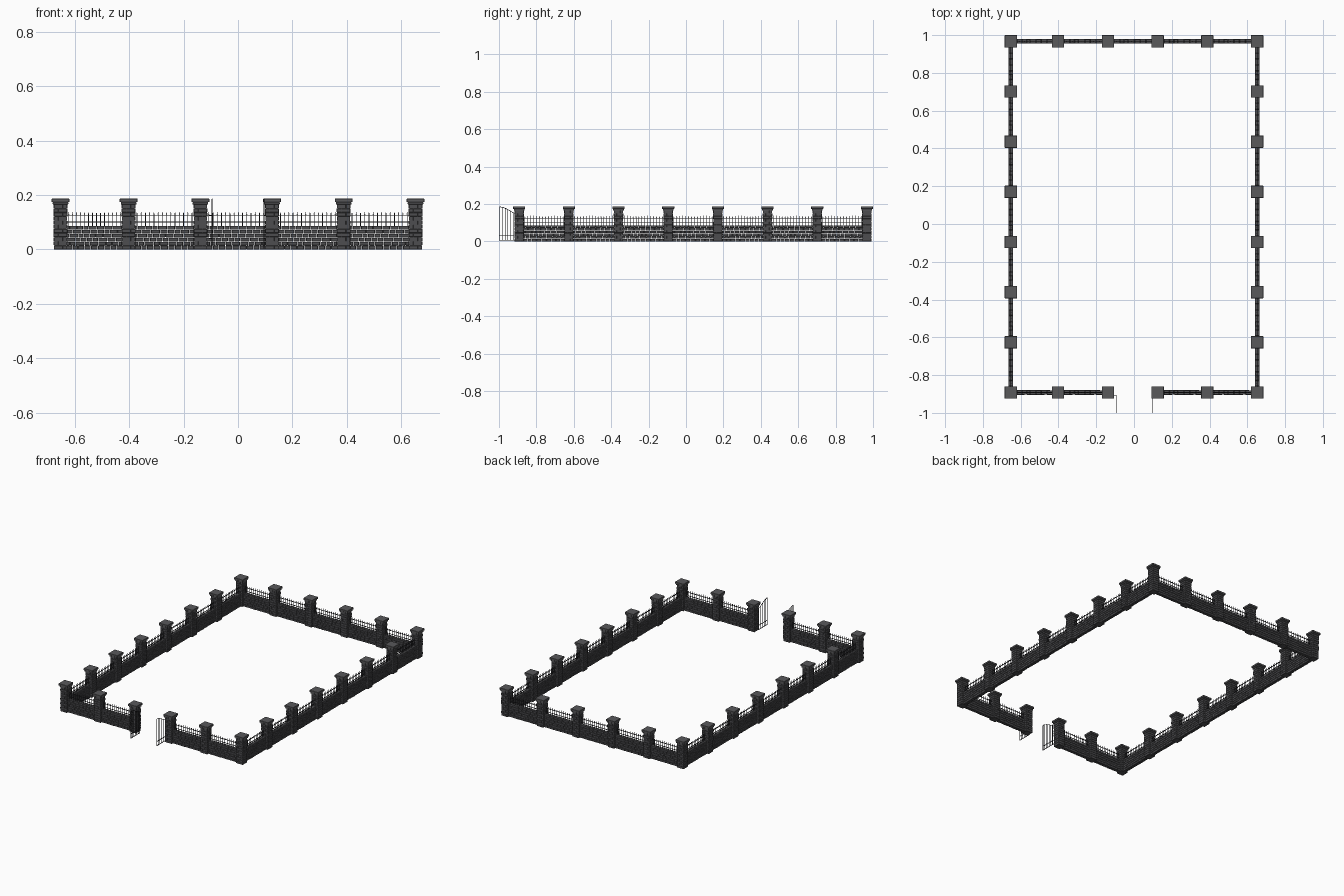
import bpy, bmesh, math, random
from mathutils import Matrix, Vector

if "Cube" in bpy.data.objects:
    bpy.data.objects.remove(bpy.data.objects["Cube"])

random.seed(4)

def material(name, c):
    m = bpy.data.materials.new(name)
    m.diffuse_color = (*c, 1)
    m.use_nodes = True
    m.node_tree.nodes["Principled BSDF"].inputs["Base Color"].default_value = m.diffuse_color
    return m

STONE = material("dark_stone", (0.075, 0.075, 0.08))
CAPST = material("cap_stone", (0.10, 0.10, 0.105))
IRON = material("black_iron", (0.025, 0.025, 0.03))

def box(bm, x0, x1, y0, y1, z0, z1):
    m = Matrix.Translation(((x0 + x1) / 2, (y0 + y1) / 2, (z0 + z1) / 2))
    bmesh.ops.create_cube(bm, size=1, matrix=m @ Matrix.Diagonal((x1 - x0, y1 - y0, z1 - z0, 1)))

def rod(bm, a, b, r, r2=None, sides=6):
    a, b = Vector(a), Vector(b)
    d = b - a
    m = Matrix.Translation((a + b) / 2) @ d.to_track_quat('Z', 'Y').to_matrix().to_4x4()
    bmesh.ops.create_cone(bm, cap_ends=True, segments=sides, radius1=r,
                          radius2=r if r2 is None else r2, depth=d.length, matrix=m)

def finish(bm, name, mat):
    me = bpy.data.meshes.new(name)
    bm.to_mesh(me)
    bm.free()
    me.materials.append(mat)
    return me

def place(me, name, loc, rot=0, sx=1, bevel=0):
    o = bpy.data.objects.new(name, me)
    bpy.context.collection.objects.link(o)
    o.location = loc
    o.rotation_euler.z = rot
    o.scale.x = sx
    if bevel:
        b = o.modifiers.new("worn_edges", 'BEVEL')
        b.width = bevel
        b.segments = 1
    return o

# pillar shaft: pinwheel courses of stones around a core
def shaft_mesh():
    bm = bmesh.new()
    h, rows, gap, t = 0.025, 11, 0.0007, 0.016
    dz = 0.166 / rows
    box(bm, -0.0225, 0.0225, -0.0225, 0.0225, 0, 0.166)
    for r in range(rows):
        for k in range(4):
            part = bmesh.new()
            j = random.uniform(-0.0012, 0.0008)
            box(part, -h + gap, h - t - gap, -h - j, -h + t, r * dz + gap, (r + 1) * dz - gap)
            if r % 2:
                bmesh.ops.scale(part, vec=(-1, 1, 1), verts=part.verts)
                bmesh.ops.reverse_faces(part, faces=part.faces)
            bmesh.ops.rotate(part, matrix=Matrix.Rotation(k * math.pi / 2, 3, 'Z'), verts=part.verts)
            tmp = bpy.data.meshes.new("tmp")
            part.to_mesh(tmp)
            part.free()
            bm.from_mesh(tmp)
            bpy.data.meshes.remove(tmp)
    return finish(bm, "pillar_shaft", STONE)

# stepped pillar cap
def cap_mesh():
    bm = bmesh.new()
    for w, z0, z1 in ((0.0285, 0.165, 0.174), (0.0325, 0.174, 0.187)):
        box(bm, -w, w, -w, w, z0, z1)
    return finish(bm, "pillar_cap", CAPST)

SEG = 0.214

# wall panel: staggered loose courses with open joints
def wall_mesh():
    bm = bmesh.new()
    rows, top, g = 6, 0.087, 0.0008
    dz = top / rows
    for r in range(rows):
        x = -SEG / 2
        first = True
        while x < SEG / 2 - 0.001:
            w = random.uniform(0.02, 0.036)
            if first and r % 2:
                w *= 0.5
            first = False
            x1 = x + w
            if x1 > SEG / 2 - 0.012:
                x1 = SEG / 2
            a, b = (0.0115 + random.uniform(-0.001, 0.001) for _ in range(2))
            box(bm, x + g, x1 - g, -a, b, r * dz + (g if r else 0), (r + 1) * dz - g)
            x = x1
    return finish(bm, "wall_stones", STONE)

# iron railing: two rails and spiked bars
def fence_mesh():
    bm = bmesh.new()
    for z in (0.101, 0.124):
        box(bm, -SEG / 2, SEG / 2, -0.002, 0.002, z - 0.0013, z + 0.0013)
    n = 14
    for i in range(n):
        x = -SEG / 2 + (i + 0.5) * SEG / n
        rod(bm, (x, 0, 0.084), (x, 0, 0.130), 0.0015)
        rod(bm, (x, 0, 0.129), (x, 0, 0.138), 0.0024, 0.0002)
    return finish(bm, "railing", IRON)

# gate leaf along -y, top curve rising towards the free edge
def gate_mesh():
    bm = bmesh.new()
    L, n = 0.092, 7

    def top(t):
        return 0.148 + 0.037 * math.sin(t * math.pi / 2) ** 1.5

    for i in range(n):
        t = i / (n - 1)
        r = 0.002 if i in (0, n - 1) else 0.0013
        rod(bm, (0, -L * t, 0.004), (0, -L * t, top(t)), r)
    for z in (0.006, 0.034):
        box(bm, -0.0015, 0.0015, -L, 0, z - 0.0015, z + 0.0015)
    pts = [(0, -L * k / 12, top(k / 12)) for k in range(13)]
    for a, b in zip(pts, pts[1:]):
        rod(bm, a, b, 0.0016)
    for z in (0.04, 0.125):                       # hinge pins
        rod(bm, (-0.012, 0, z), (0, 0, z), 0.0018)
    return finish(bm, "gate_leaf", IRON)

shaft, cap, wall, fence, gate = shaft_mesh(), cap_mesh(), wall_mesh(), fence_mesh(), gate_mesh()

# pillar positions
xs = [-0.652, -0.402, -0.138, 0.125, 0.388, 0.652]
Y0, Y1 = -0.892, 0.967
ys = [Y0 + (Y1 - Y0) * i / 7 for i in range(8)]
pillars = [(x, y) for y in (Y0, Y1) for x in xs]
pillars += [(x, y) for x in (xs[0], xs[-1]) for y in ys[1:-1]]
for i, (x, y) in enumerate(pillars):
    rot = (i % 4) * math.pi / 2
    place(shaft, "pillar_shaft", (x, y, 0), rot, bevel=0.0008)
    place(cap, "pillar_cap", (x, y, 0), rot, bevel=0.0012)

def panel(p, q):
    p, q = Vector((*p, 0)), Vector((*q, 0))
    d = q - p
    rot, sx = math.atan2(d.y, d.x), (d.length - 0.046) / SEG
    place(wall, "wall_stones", (p + q) / 2, rot, sx, bevel=0.0008)
    place(fence, "railing", (p + q) / 2, rot, sx)

# front and back runs, leaving the gateway open
for i in range(5):
    panel((xs[i], Y1), (xs[i + 1], Y1))
    if i != 2:
        panel((xs[i], Y0), (xs[i + 1], Y0))
# side runs
for x in (xs[0], xs[-1]):
    for a, b in zip(ys, ys[1:]):
        panel((x, a), (x, b))

# open gate leaves
place(gate, "gate_leaf_left", (-0.095, -0.906, 0))
place(gate, "gate_leaf_right", (0.096, -0.906, 0), sx=-1)
